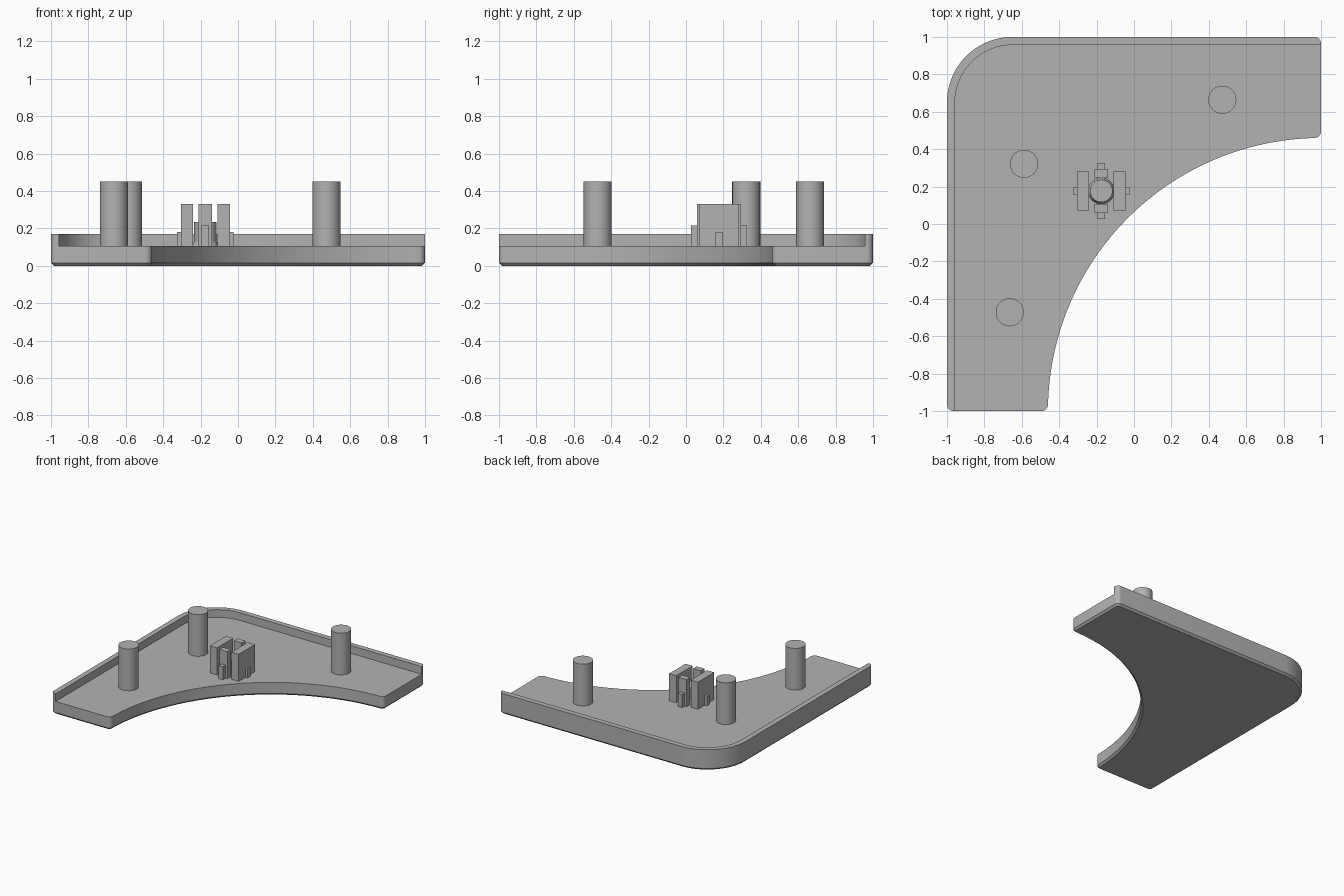
import bpy
import bmesh
from math import radians, cos, sin

cube = bpy.data.objects.get("Cube")
if cube:
    bpy.data.objects.remove(cube, do_unlink=True)

grey = bpy.data.materials.new("plain grey")
grey.use_nodes = True
COLOUR = (0.45, 0.45, 0.45, 1)
grey.diffuse_color = COLOUR
grey.node_tree.nodes["Principled BSDF"].inputs["Base Color"].default_value = COLOUR

FLOOR = 0.107   # top of the base plate
CX, CY = -0.175, 0.177   # centre of the clip


def arc(cx, cy, r, start, end, steps):
    angles = [radians(start + (end - start) * i / steps) for i in range(steps + 1)]
    return [(cx + r * cos(a), cy + r * sin(a)) for a in angles]


def prism(name, outline, z0, z1, chamfer=0):
    """Extrude a flat outline upward, optionally chamfering its lower edge."""
    bm = bmesh.new()
    base = bm.faces.new([bm.verts.new((x, y, z0)) for x, y in outline])
    rim = list(base.edges)
    top = bmesh.ops.extrude_face_region(bm, geom=[base], use_keep_orig=True)
    for v in top["geom"]:
        if isinstance(v, bmesh.types.BMVert):
            v.co.z = z1
    bmesh.ops.recalc_face_normals(bm, faces=bm.faces)
    if chamfer:
        bmesh.ops.bevel(bm, geom=rim, offset=chamfer, segments=1, affect='EDGES')
    mesh = bpy.data.meshes.new(name)
    bm.to_mesh(mesh)
    bm.free()
    mesh.materials.append(grey)
    obj = bpy.data.objects.new(name, mesh)
    bpy.context.collection.objects.link(obj)
    bpy.ops.object.select_all(action='DESELECT')
    obj.select_set(True)
    bpy.context.view_layer.objects.active = obj
    bpy.ops.object.shade_smooth_by_angle(angle=radians(30))
    return obj


def box(name, x0, x1, y0, y1, top):
    """Block standing on the plate, placed relative to the clip centre."""
    pts = [(x0, y0), (x1, y0), (x1, y1), (x0, y1)]
    return prism(name, [(CX + x, CY + y) for x, y in pts], FLOOR, top)


# Base plate: L shape with a large concave quarter arc and rounded corners
tip = 0.035
outer = (arc(1 - tip, 1 - tip, tip, 0, 90, 6)
         + arc(-0.65, 0.65, 0.35, 90, 180, 32)
         + arc(-1 + tip, -1 + tip, tip, 180, 270, 6))
hollow = (arc(-0.46 - tip, -1 + tip, tip, -90, 0, 6)
          + arc(1, -1, 1.46, 178.5, 91.5, 72)
          + arc(1 - tip, 0.46 + tip, tip, -90, 0, 6))
prism("base_plate", outer + hollow, 0, FLOOR, chamfer=0.016)

# Raised rim along the two straight outer sides
inner = ([(-0.957, -1)] + arc(-0.65, 0.65, 0.307, 180, 90, 32) + [(1, 0.957)])
prism("outer_rim", outer + inner, FLOOR, 0.17)

# Three support posts
for i, (x, y) in enumerate([(0.472, 0.664), (-0.588, 0.322), (-0.664, -0.472)]):
    prism(f"support_post_{i + 1}", arc(x, y, 0.075, 0, 352.5, 47), FLOOR, 0.45)

# Clip: four jaws with small outer ribs
for s, side, end in ((-1, "right", "front"), (1, "left", "back")):
    def span(a, b):
        return sorted((s * a, s * b))
    box(f"{side}_jaw", *span(0.066, 0.131), -0.105, 0.105, 0.33)
    box(f"{side}_rib", *span(0.131, 0.151), -0.019, 0.019, 0.18)
    box(f"{end}_jaw", -0.036, 0.036, *span(0.07, 0.117), 0.33)
    box(f"{end}_rib", -0.019, 0.019, *span(0.117, 0.15), 0.215)

# Short round stud between the jaws, with a flared foot
prism("clip_stud", arc(CX, CY, 0.06, 0, 352.5, 47), FLOOR, 0.235)
foot = prism("clip_stud_foot", arc(CX, CY, 0.07, 0, 352.5, 47), FLOOR, 0.13)
for v in foot.data.vertices:
    if v.co.z > 0.12:
        v.co.x = CX + (v.co.x - CX) * 0.86
        v.co.y = CY + (v.co.y - CY) * 0.86
